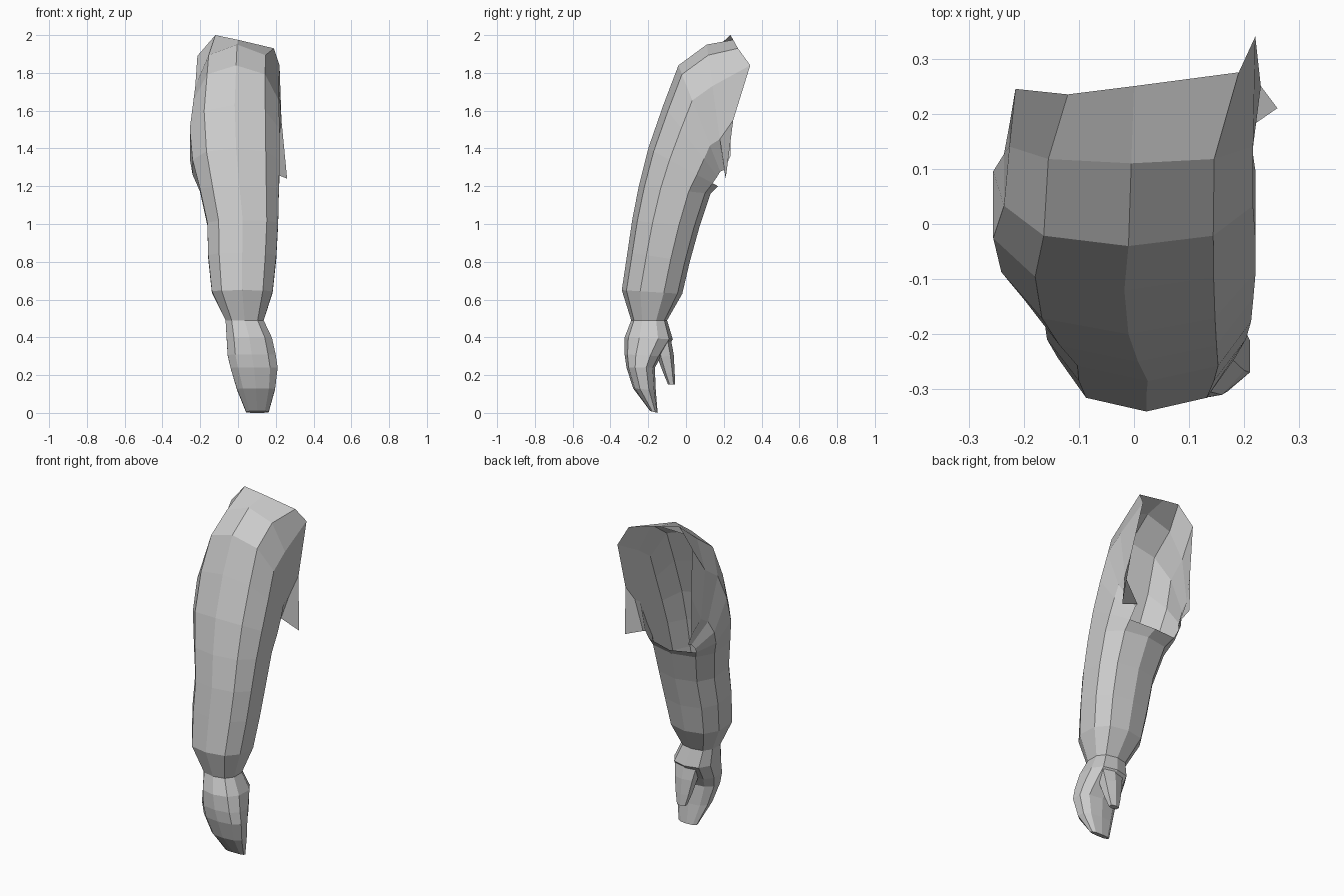
import bpy, bmesh
from math import sin, cos, pi

if "Cube" in bpy.data.objects:
    bpy.data.objects.remove(bpy.data.objects["Cube"])


def ring(front, back, xl, xr, n):
    """Boxy oval between a front (y,z) and a back (y,z) point, xl..xr wide."""
    pts = []
    for i in range(n):
        a = 2 * pi * i / n
        c, s = cos(a), sin(a)
        c = abs(c) ** 0.8 * (1 if c > 0 else -1)
        s = abs(s) ** 0.8 * (1 if s > 0 else -1)
        t = (1 - c) / 2
        pts.append(((xl + xr) / 2 + s * (xr - xl) / 2,
                    front[0] + (back[0] - front[0]) * t,
                    front[1] + (back[1] - front[1]) * t))
    return pts


def loft(name, rings, open_from=99, cap_start=False, cap_end=False):
    """Skin rings together; past open_from the two rear strips stay open."""
    bm = bmesh.new()
    rows = [[bm.verts.new(p) for p in r] for r in rings]
    n = len(rows[0])
    for k in range(len(rows) - 1):
        for i in range(n):
            if k >= open_from and i in (n // 2 - 1, n // 2):
                continue
            j = (i + 1) % n
            bm.faces.new((rows[k][i], rows[k][j], rows[k + 1][j], rows[k + 1][i]))
    if cap_start:
        bm.faces.new(rows[0])
    if cap_end:
        bm.faces.new(rows[-1])
    loose = [v for v in bm.verts if not v.link_faces]
    bmesh.ops.delete(bm, geom=loose, context='VERTS')
    bmesh.ops.recalc_face_normals(bm, faces=bm.faces[:])
    me = bpy.data.meshes.new(name)
    bm.to_mesh(me)
    bm.free()
    ob = bpy.data.objects.new(name, me)
    bpy.context.collection.objects.link(ob)
    return ob


# Sleeve: wrist up to the shoulder, bending backwards
arm = [
    ((-0.29, 0.49), (-0.10, 0.49), -0.07, 0.14),
    ((-0.34, 0.65), (-0.02, 0.63), -0.145, 0.19),
    ((-0.31, 0.85), (0.02, 0.80), -0.165, 0.21),
    ((-0.285, 1.02), (0.07, 0.98), -0.17, 0.22),
    ((-0.25, 1.20), (0.13, 1.16), -0.21, 0.225),
    ((-0.20, 1.40), (0.17, 1.20), -0.25, 0.23),
    ((-0.12, 1.63), (0.19, 1.22), -0.265, 0.23),
    ((-0.04, 1.84), (0.20, 1.23), -0.245, 0.225),
    ((0.11, 1.95), (0.21, 1.23), -0.235, 0.225),
]
# Ragged open shoulder edge, facing back
shoulder_edge = [
    (0, .25, 1.975), (.19, .275, 1.93), (.22, .34, 1.84), (.23, .25, 1.55),
    (.26, .21, 1.24), (.05, .2, 1.2), (-.2, .235, 1.36), (-.2, .24, 1.6),
    (-.215, .245, 1.89), (-.12, .235, 2.0),
]
loft("sleeve", [ring(*r, 10) for r in arm] + [shoulder_edge], open_from=5)

# Mitten-like hand with closed fingers
hand = [
    ((-0.29, 0.49), (-0.10, 0.49), -0.07, 0.14),
    ((-0.325, 0.40), (-0.07, 0.39), -0.065, 0.185),
    ((-0.325, 0.31), (-0.13, 0.30), -0.06, 0.205),
    ((-0.315, 0.24), (-0.165, 0.24), -0.045, 0.215),
    ((-0.28, 0.13), (-0.16, 0.12), -0.01, 0.20),
    ((-0.19, 0.01), (-0.15, 0.0), 0.04, 0.165),
]
loft("hand", [ring(*r, 10) for r in hand], cap_end=True)

# Thumb hanging behind the palm
thumb = [
    ((-0.17, 0.40), (-0.08, 0.39), -0.01, 0.15),
    ((-0.15, 0.29), (-0.065, 0.31), 0.01, 0.14),
    ((-0.12, 0.21), (-0.06, 0.22), 0.03, 0.125),
    ((-0.095, 0.15), (-0.058, 0.15), 0.05, 0.11),
]
loft("thumb", [ring(*r, 6) for r in thumb], cap_start=True, cap_end=True)
